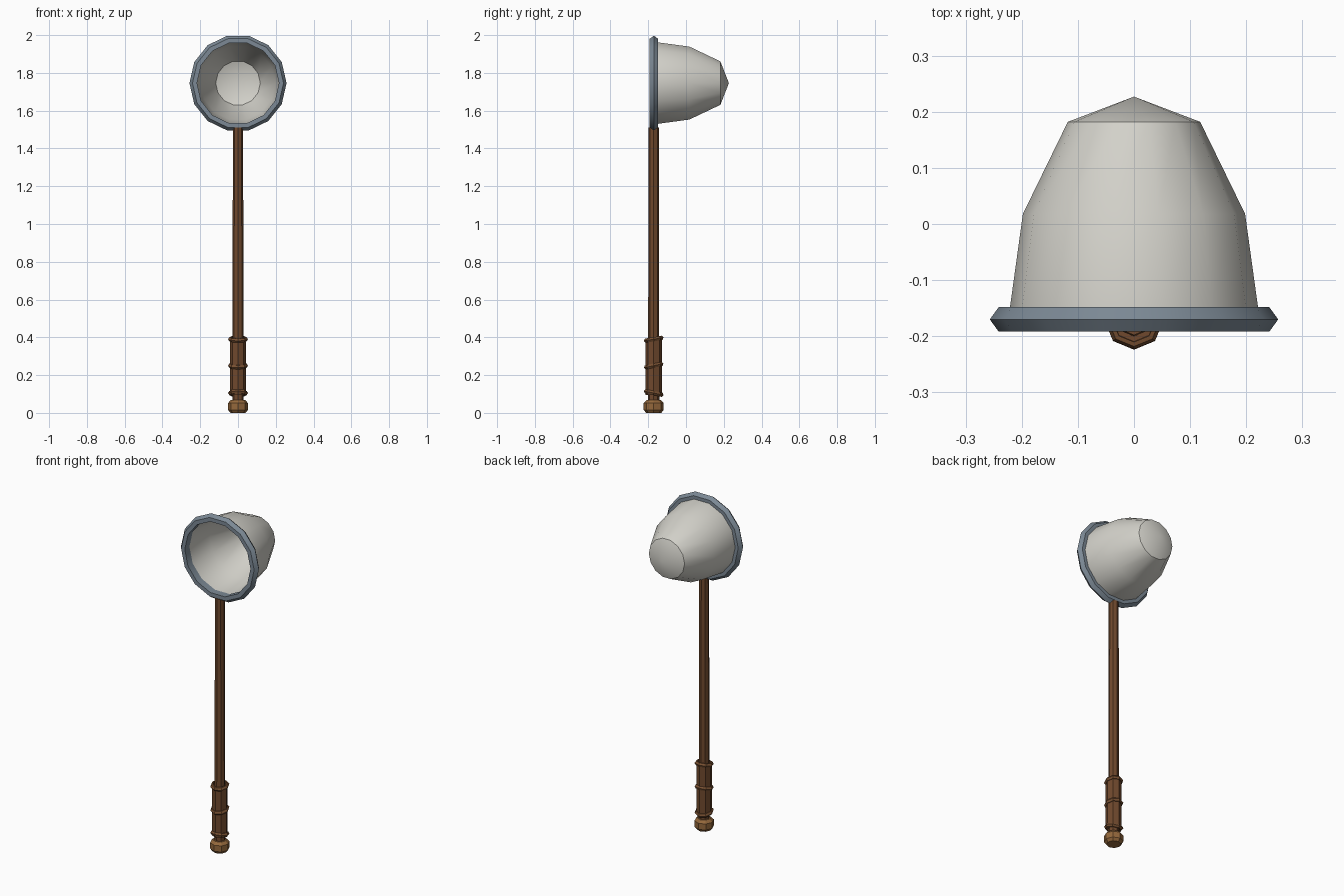
import bpy, bmesh
from math import cos, sin, tau, radians
from mathutils import Matrix

cube = bpy.data.objects.get("Cube")
if cube:
    bpy.data.objects.remove(cube, do_unlink=True)

AXIS_Y = -0.171      # handle and rim line
BOWL_Z = 1.746       # bowl centre height


def material(name, rgb):
    m = bpy.data.materials.new(name)
    m.use_nodes = True
    m.diffuse_color = (*rgb, 1)
    m.node_tree.nodes["Principled BSDF"].inputs["Base Color"].default_value = (*rgb, 1)
    return m


grey = material("pale grey", (0.65, 0.64, 0.59))
steel = material("blue grey metal", (0.20, 0.25, 0.30))
wood = material("dark wood", (0.16, 0.066, 0.026))
band_wood = material("band brown", (0.19, 0.082, 0.032))
light_wood = material("light wood", (0.30, 0.14, 0.045))


def lathe(name, profile, sides, mat, matrix, closed=False, smooth=None):
    """Spin (radius, height) points about local z; zero radius makes a tip."""
    bm = bmesh.new()
    rings = []
    for r, h in profile:
        if r == 0:
            rings.append([bm.verts.new((0, 0, h))] * sides)
        else:
            rings.append([bm.verts.new((r * cos(tau * i / sides), r * sin(tau * i / sides), h))
                          for i in range(sides)])
    pairs = list(zip(rings, rings[1:]))
    if closed:
        pairs.append((rings[-1], rings[0]))
    for a, b in pairs:
        for i in range(sides):
            j = (i + 1) % sides
            bm.faces.new(dict.fromkeys((a[i], a[j], b[j], b[i])))
    bmesh.ops.recalc_face_normals(bm, faces=bm.faces)
    bm.transform(matrix)
    mesh = bpy.data.meshes.new(name)
    bm.to_mesh(mesh)
    bm.free()
    mesh.materials.append(mat)
    obj = bpy.data.objects.new(name, mesh)
    bpy.context.collection.objects.link(obj)
    if smooth:
        bpy.ops.object.select_all(action="DESELECT")
        obj.select_set(True)
        bpy.context.view_layer.objects.active = obj
        bpy.ops.object.shade_smooth_by_angle(angle=radians(smooth))
    return obj


# Bowl and rim point their local z to the back
to_back = Matrix.Translation((0, 0, BOWL_Z)) @ Matrix.Rotation(radians(-90), 4, "X")
lathe("bowl", [(0.221, -0.17), (0.221, -0.148), (0.198, 0.018), (0.118, 0.182), (0, 0.227)],
      14, grey, to_back, smooth=28)
lathe("rim", [(0.241, -0.192), (0.257, -0.17), (0.241, -0.148), (0.217, -0.148), (0.217, -0.192)],
      14, steel, to_back, closed=True, smooth=28)


# Handle parts stand on the handle line
def upright(z=0, tilt=0):
    return Matrix.Translation((0, AXIS_Y, z)) @ Matrix.Rotation(radians(tilt), 4, "X")


lathe("shaft", [(0, 0.06), (0.030, 0.06), (0.027, 1.51), (0, 1.51)], 8, wood, upright())
lathe("grip", [(0, 0.095), (0.043, 0.095), (0.043, 0.39), (0, 0.39)], 8, wood, upright())
lathe("pommel", [(0, 0), (0.040, 0), (0.053, 0.016), (0.053, 0.052), (0.038, 0.068), (0, 0.068)],
      8, light_wood, upright())

# Tilted bands around the grip
for place, z, tilt in (("lower", 0.105, -12), ("middle", 0.25, 12), ("upper", 0.39, 10)):
    lathe(place + "_grip_band", [(0.038, -0.011), (0.046, -0.011), (0.053, 0), (0.046, 0.011), (0.038, 0.011)],
          8, band_wood, upright(z, tilt), closed=True)
